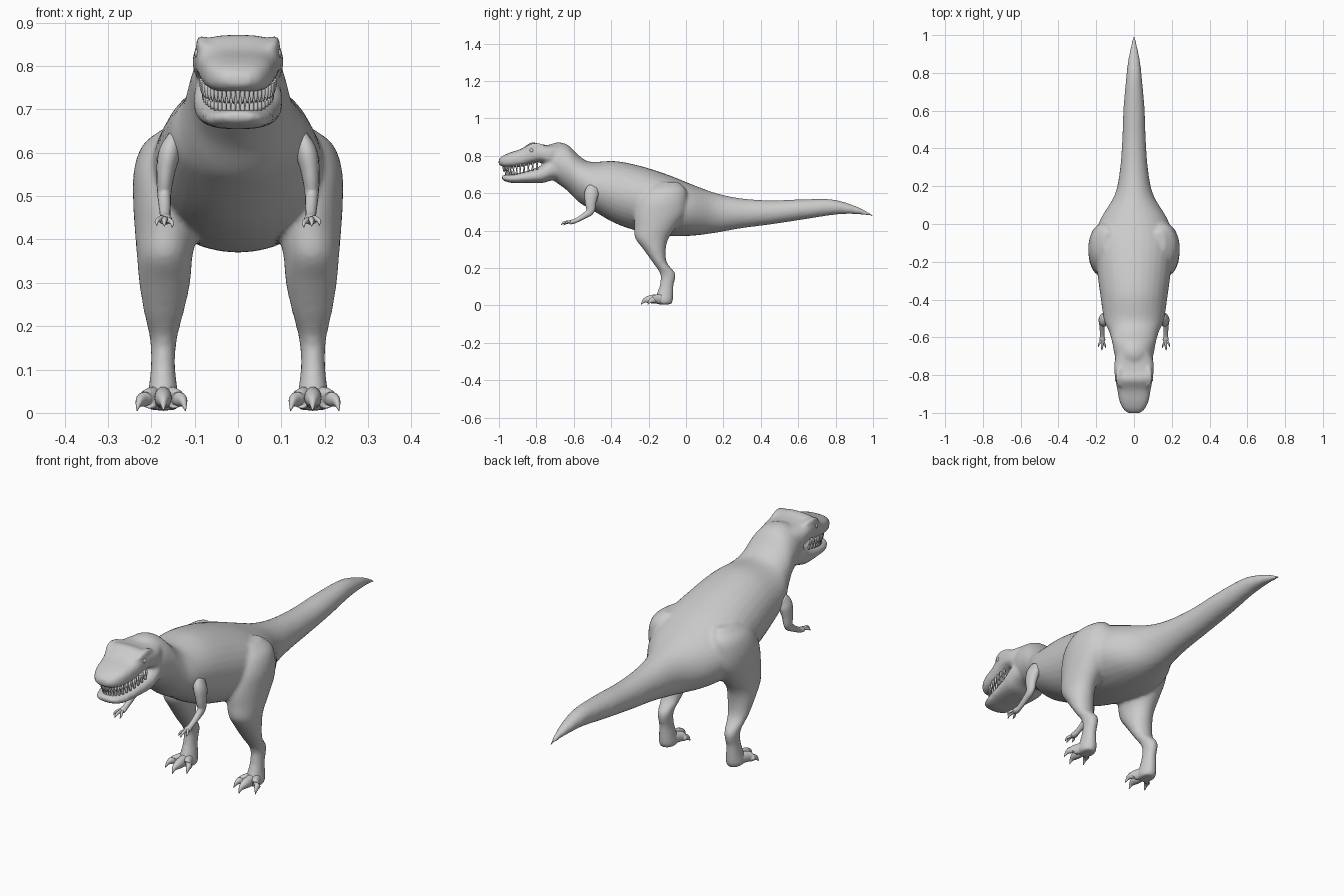
import bpy, bmesh, math
from mathutils import Vector

X = Vector((1, 0, 0))


def catmull(rows, steps):
    """Smooth interpolation through rows of numbers."""
    out = []
    for i in range(len(rows) - 1):
        p = [rows[max(i - 1, 0)], rows[i], rows[i + 1], rows[min(i + 2, len(rows) - 1)]]
        for k in range(steps):
            t = k / steps
            out.append([0.5 * (2 * b + (c - a) * t + (2 * a - 5 * b + 4 * c - d) * t * t
                               + (3 * b - a - 3 * c + d) * t ** 3) for a, b, c, d in zip(*p)])
    return out + [list(rows[-1])]


def tube(bm, rows, up=None, n=24, steps=5, power=2.0):
    """Loft of rounded rings; each row is x, y, z, half width, half depth."""
    rows = catmull(rows, steps)
    pts = [Vector(r[:3]) for r in rows]
    rings = []
    for i, r in enumerate(rows):
        v = up or (pts[min(i + 1, len(pts) - 1)] - pts[max(i - 1, 0)]).cross(X).normalized()
        ring = []
        for k in range(n):
            a = 2 * math.pi * k / n
            c, s = math.cos(a), math.sin(a)
            c = math.copysign(abs(c) ** (2 / power), c)
            s = math.copysign(abs(s) ** (2 / power), s)
            ring.append(bm.verts.new(pts[i] + X * max(r[3], .001) * c + v * max(r[4], .001) * s))
        rings.append(ring)
    faces = [bm.faces.new(rings[0]), bm.faces.new(rings[-1])]
    for a, b in zip(rings, rings[1:]):
        faces += [bm.faces.new((a[k], a[(k + 1) % n], b[(k + 1) % n], b[k])) for k in range(n)]
    bmesh.ops.recalc_face_normals(bm, faces=faces)


def profile(rows):
    """Side profile rows (y, bottom, top, half width) to ring rows."""
    return [(0, y, (b + t) / 2, w, (t - b) / 2) for y, b, t, w in rows]


def finish(bm, name):
    me = bpy.data.meshes.new(name)
    bm.to_mesh(me)
    bm.free()
    me.polygons.foreach_set("use_smooth", [True] * len(me.polygons))
    ob = bpy.data.objects.new(name, me)
    bpy.context.collection.objects.link(ob)
    return ob


UP, BACK = Vector((0, 0, 1)), Vector((0, 1, 0))

# Neck, torso and tail
bm = bmesh.new()
tube(bm, profile([
    (-.75, .70, .85, .085), (-.69, .655, .872, .104), (-.63, .61, .857, .115),
    (-.57, .55, .80, .132), (-.51, .515, .768, .158), (-.38, .44, .772, .178),
    (-.245, .395, .746, .196), (-.1, .372, .70, .210), (.02, .372, .652, .18),
    (.155, .388, .602, .102), (.29, .412, .573, .074), (.45, .433, .562, .062),
    (.61, .457, .567, .056), (.77, .482, .568, .042), (.86, .489, .548, .032),
    (.94, .485, .517, .017), (1.004, .474, .482, .003)]), UP, 32)

# Upper head
tube(bm, profile([
    (-.67, .72, .862, .085), (-.73, .75, .858, .103), (-.78, .765, .862, .104),
    (-.825, .755, .872, .098), (-.88, .742, .838, .088), (-.94, .738, .818, .076),
    (-.98, .742, .80, .056), (-1.002, .755, .78, .03)]), UP, 32, power=2.9)

# Lower jaw
tube(bm, profile([
    (-.66, .67, .79, .09), (-.72, .668, .785, .102), (-.76, .656, .758, .101),
    (-.80, .654, .735, .094), (-.87, .655, .714, .084), (-.93, .655, .702, .072),
    (-.97, .665, .697, .052), (-.985, .675, .694, .03)]), UP, 32, power=2.5)

# Legs: z, front, back, centre x, half width
leg = [(.66, -.16, -.04, .135, .03), (.62, -.22, .0, .15, .068), (.56, -.258, .005, .162, .078),
       (.49, -.276, -.005, .165, .077), (.42, -.277, -.05, .165, .073), (.36, -.272, -.092, .169, .064),
       (.30, -.228, -.108, .169, .059), (.23, -.178, -.102, .171, .046), (.168, -.138, -.056, .172, .031),
       (.11, -.14, -.066, .173, .028), (.06, -.158, -.068, .173, .033), (.025, -.17, -.07, .173, .038),
       (.006, -.155, -.078, .173, .031)]
for s in (1, -1):
    tube(bm, [(s * x, (f + b) / 2, z, w, (b - f) / 2) for z, f, b, x, w in leg], BACK)
    # Brow ridges
    tube(bm, [(s * .078, -.76, .852, .012, .008), (s * .084, -.81, .858, .014, .012),
              (s * .078, -.86, .84, .01, .008)])
body = finish(bm, "body")
m = body.modifiers.new("blend", 'REMESH')
m.mode = 'VOXEL'
m.voxel_size = .009
m.use_smooth_shade = True
m = body.modifiers.new("soften", 'SMOOTH')
m.factor = .5
m.iterations = 5

for s, side in ((1, "left"), (-1, "right")):
    # Arm with three clawed fingers
    bm = bmesh.new()
    tube(bm, [(s * .145, -.49, .635, .02, .03), (s * .158, -.505, .60, .026, .038),
              (s * .167, -.51, .55, .021, .03), (s * .170, -.512, .505, .016, .022),
              (s * .169, -.545, .478, .014, .015), (s * .168, -.59, .453, .012, .012),
              (s * .168, -.612, .446, .016, .012), (s * .168, -.625, .443, .01, .008)], n=16)
    for x, y, z in ((.152, -.655, .432), (.17, -.668, .434), (.187, -.65, .436)):
        tube(bm, [(s * .168, -.605, .447, .007, .007),
                  (s * (x + .168) / 2, y + .025, z + .012, .007, .007),
                  (s * x, y + .01, z + .006, .005, .005), (s * x, y, z - .004, .001, .001)], n=10)
    finish(bm, side + "_arm")

    # Toes with claws
    bm = bmesh.new()
    for x, y in ((.233, -.205), (.172, -.24), (.121, -.205)):
        d = x - .173
        tube(bm, [(s * (.173 + d * .2), -.12, .035, .02, .028),
                  (s * (.173 + d * .5), y * .45 - .07, .034, .02, .024),
                  (s * (.173 + d * .75), y + .034, .031, .016, .018),
                  (s * (.173 + d * .9), y + .015, .024, .009, .011),
                  (s * x, y, .005, .001, .001)], n=14)
    finish(bm, side + "_toes")

    # Eye
    bm = bmesh.new()
    bmesh.ops.create_uvsphere(bm, u_segments=16, v_segments=10, radius=.012)
    bmesh.ops.translate(bm, vec=(s * .089, -.825, .828), verts=bm.verts)
    finish(bm, side + "_eye")


# Teeth along both jaws
def teeth(name, count, width, length, reach, sign):
    bm = bmesh.new()
    for i in range(count):
        a = math.radians(-88 + 176 * i / (count - 1))
        x, y = width * math.sin(a), -.79 - reach * math.cos(a)
        back = (y + .97) / .18
        z = (.748 + .018 * back ** 2) if sign < 0 else (.692 + .042 * back)
        h = length * (1 - .35 * back)
        tube(bm, [(x, y, z - sign * .006, .005, .005), (x, y, z + sign * h * .5, .005, .005),
                  (x, y, z + sign * h, .0008, .0008)], BACK, 8, 2)
    finish(bm, name)


teeth("upper_teeth", 25, .084, .034, .185, -1)
teeth("lower_teeth", 23, .078, .03, .172, 1)
